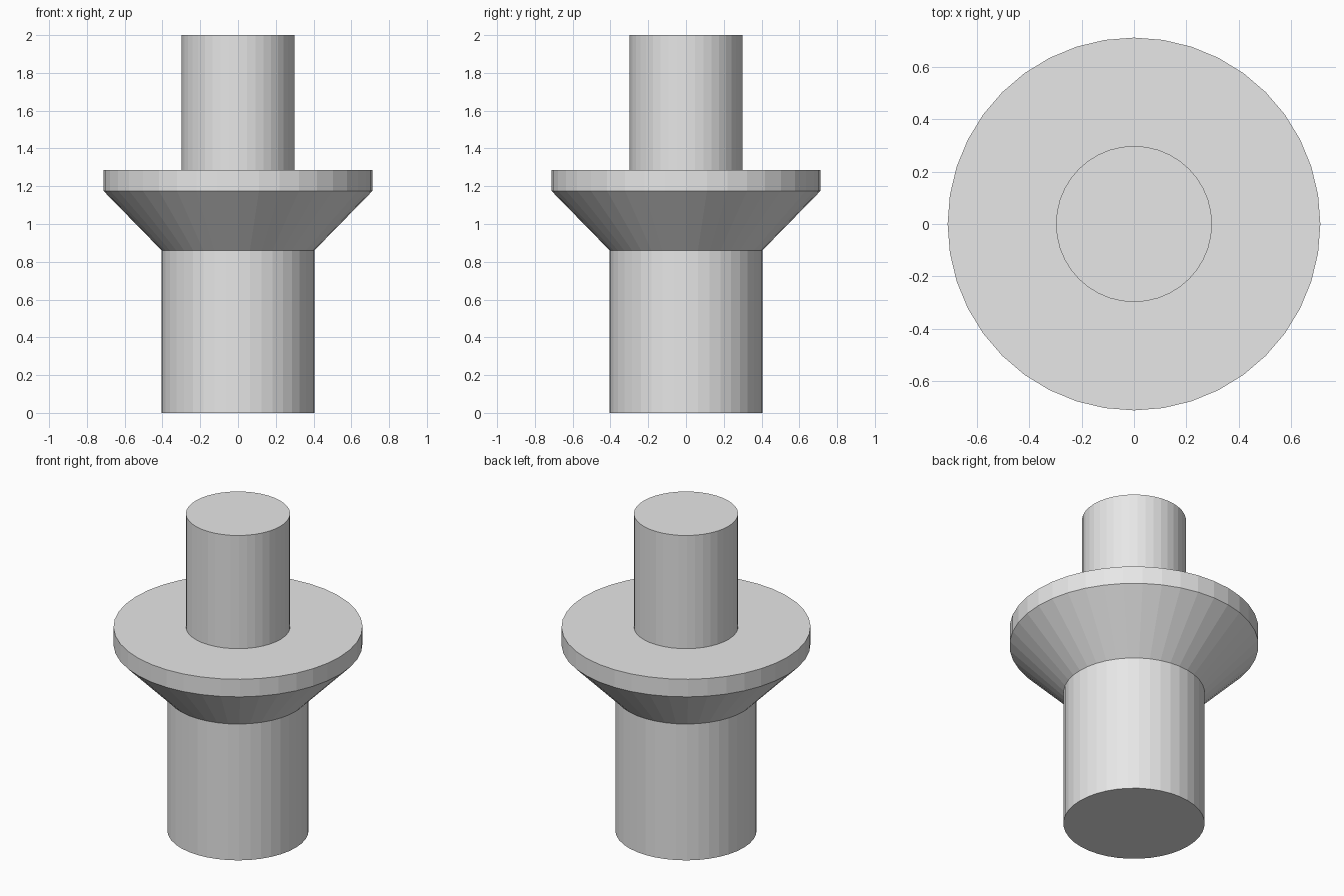
import bpy
import bmesh
from math import cos, sin, tau

SEGMENTS = 40

default_cube = bpy.data.objects.get("Cube")
if default_cube:
    bpy.data.objects.remove(default_cube, do_unlink=True)

# Single plain grey
grey = bpy.data.materials.new("plain grey")
grey.use_nodes = True
colour = (0.8, 0.8, 0.8, 1.0)
grey.diffuse_color = colour
grey.node_tree.nodes["Principled BSDF"].inputs["Base Color"].default_value = colour


def turned_part(name, profile):
    """Turn a (radius, height) profile around z and cap both ends."""
    bm = bmesh.new()
    rings = []
    for radius, z in profile:
        rings.append([bm.verts.new((radius * cos(tau * i / SEGMENTS),
                                    radius * sin(tau * i / SEGMENTS), z))
                      for i in range(SEGMENTS)])
    for low, high in zip(rings, rings[1:]):
        for i in range(SEGMENTS):
            j = (i + 1) % SEGMENTS
            bm.faces.new((low[i], low[j], high[j], high[i]))
    bm.faces.new(rings[0][::-1])
    bm.faces.new(rings[-1])
    mesh = bpy.data.meshes.new(name)
    bm.to_mesh(mesh)
    bm.free()
    mesh.materials.append(grey)
    obj = bpy.data.objects.new(name, mesh)
    bpy.context.collection.objects.link(obj)
    return obj


# Stepped pin: wide shank, flared collar with a straight rim, narrow spigot
turned_part("stepped_pin", [
    (0.404, 0.0), (0.404, 0.86),
    (0.712, 1.175), (0.712, 1.286),
    (0.298, 1.286), (0.298, 2.0),
])
